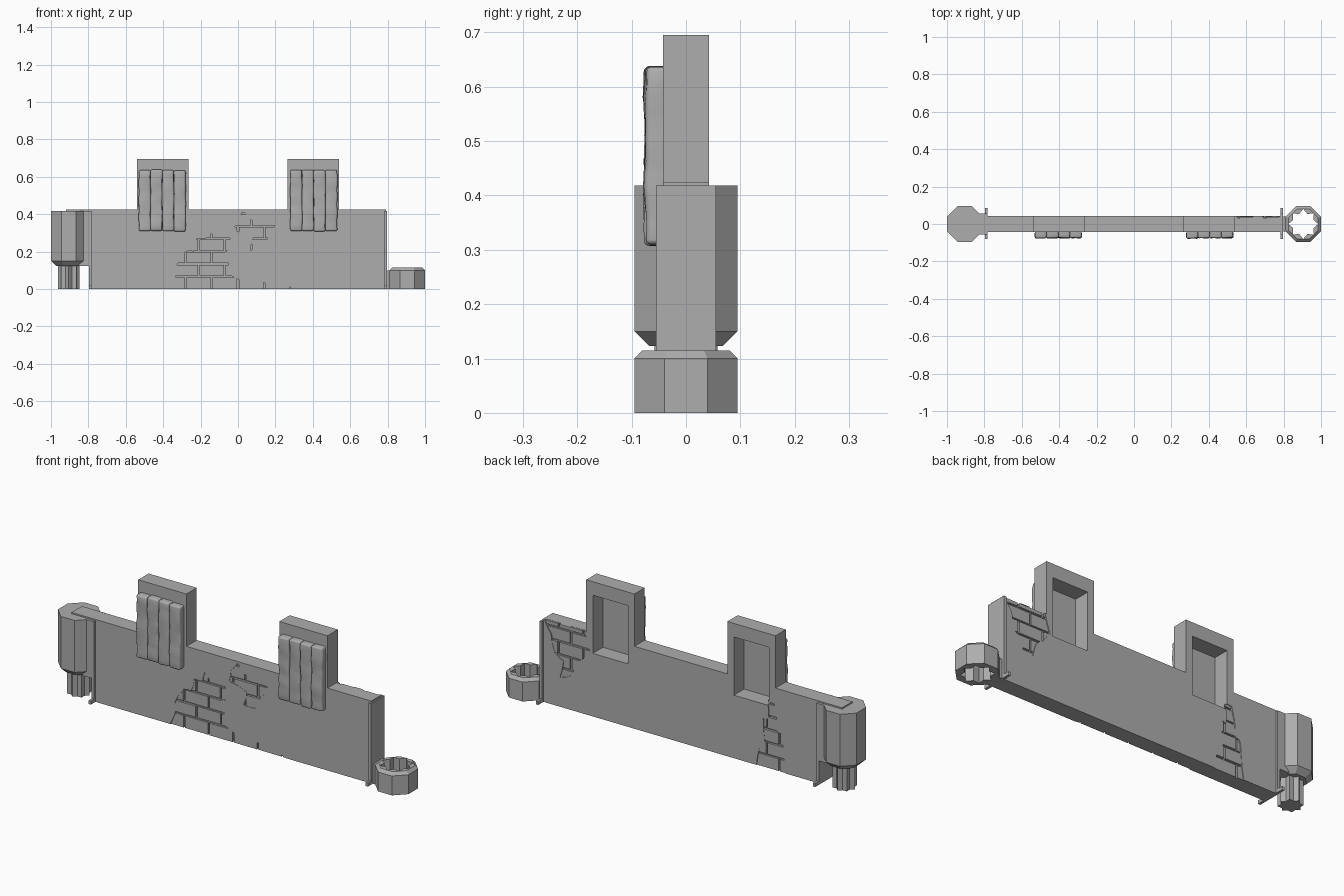
import bpy, bmesh, math, random
from mathutils import Vector, noise

random.seed(4)
if "Cube" in bpy.data.objects:
    bpy.data.objects.remove(bpy.data.objects["Cube"])

stone = bpy.data.materials.new("stone_grey")
stone.use_nodes = True
GREY = (0.42, 0.42, 0.42, 1)
stone.diffuse_color = GREY
stone.node_tree.nodes["Principled BSDF"].inputs["Base Color"].default_value = GREY

FACE = 0.042      # half thickness of the wall
TOP = 0.425       # height of the wall walk
POST_X = 0.905    # distance of the connectors from the middle


def finish(name, bm):
    bmesh.ops.recalc_face_normals(bm, faces=bm.faces)
    mesh = bpy.data.meshes.new(name)
    bm.to_mesh(mesh)
    bm.free()
    mesh.materials.append(stone)
    obj = bpy.data.objects.new(name, mesh)
    bpy.context.collection.objects.link(obj)
    return obj


def loft(name, loops):
    """Skin a stack of equal closed loops and cap both ends."""
    bm = bmesh.new()
    rows = [[bm.verts.new(p) for p in loop] for loop in loops]
    n = len(rows[0])
    for a, b in zip(rows, rows[1:]):
        for i in range(n):
            bm.faces.new((a[i], a[(i + 1) % n], b[(i + 1) % n], b[i]))
    bm.faces.new(rows[0])
    bm.faces.new(rows[-1])
    return finish(name, bm)


def slab(name, outline, y0, y1):
    """Extrude an x-z outline along y."""
    return loft(name, [[(x, y, z) for x, z in outline] for y in (y0, y1)])


def add_box(bm, x0, x1, y0, y1, z0, z1):
    made = bmesh.ops.create_cube(bm, size=1)["verts"]
    for v in made:
        v.co = ((x0 + x1) / 2 + v.co.x * (x1 - x0),
                (y0 + y1) / 2 + v.co.y * (y1 - y0),
                (z0 + z1) / 2 + v.co.z * (z1 - z0))
    return made


def box(name, *bounds):
    bm = bmesh.new()
    add_box(bm, *bounds)
    return finish(name, bm)


def octagon(cx, apothem, z):
    r = apothem / math.cos(math.pi / 8)
    return [(cx + r * math.cos((i + 0.5) * math.pi / 4),
             r * math.sin((i + 0.5) * math.pi / 4), z) for i in range(8)]


def star(cx, outer, inner, z):
    return [(cx + r * math.cos(i * math.pi / 8), r * math.sin(i * math.pi / 8), z)
            for i in range(16) for r in [inner if i % 2 else outer]]


def boolean(obj, cutter, operation="DIFFERENCE", keep=False):
    mod = obj.modifiers.new("cut", "BOOLEAN")
    mod.object, mod.operation, mod.solver = cutter, operation, "EXACT"
    bpy.context.view_layer.objects.active = obj
    bpy.ops.object.modifier_apply(modifier=mod.name)
    if not keep:
        bpy.data.objects.remove(cutter)


# Crenellated wall
M0, M1, MT = 0.265, 0.54, 0.695
half = [(M0, TOP), (M0, MT), (M1, MT), (M1, TOP), (0.79, TOP), (0.79, 0)]
wall = slab("wall", half + [(-x, z) for x, z in reversed(half)], -FACE, FACE)

# Window openings
for s in (-1, 1):
    c = s * (M0 + M1) / 2
    boolean(wall, box("window_cutter", c - 0.1, c + 0.1, -0.1, 0.1, 0.325, 0.625))

# Broken plaster patches: side of the wall and x-z outline
patches = {
    "front_low": (-1, [(-.36, -.01), (-.33, .06), (-.33, .12), (-.28, .20), (-.24, .2),
                       (-.22, .27), (-.17, .27), (-.16, .32), (-.13, .28), (-.05, .29),
                       (-.03, .21), (-.07, .2), (-.05, .14), (-.06, .08), (.04, .03),
                       (.12, .03), (.2, .06), (.24, .03), (.33, -.01)]),
    "front_high": (-1, [(-.01, .37), (.03, .42), (.06, .37), (.2, .36), (.2, .3),
                        (.16, .28), (.13, .21), (.06, .21), (.08, .28), (-.02, .31)]),
    "back_left": (1, [(.78, .43), (.55, .43), (.52, .33), (.56, .28), (.6, .25),
                      (.62, .18), (.69, .15), (.67, .24), (.72, .27), (.74, .36)]),
    "back_right": (1, [(-.43, -.01), (-.45, .1), (-.48, .13), (-.47, .25), (-.5, .25),
                       (-.49, .35), (-.53, .35), (-.55, .2), (-.58, .18), (-.6, -.01)]),
}


def ragged(outline):
    """Split every edge and shake the new points a little."""
    out = []
    for a, b in zip(outline, outline[1:] + outline[:1]):
        out.append(a)
        out.append(tuple((p + q) / 2 + random.uniform(-.007, .007) for p, q in zip(a, b)))
    return out


ROW, LENGTH, GAP = 0.067, 0.14, 0.009
for name, (side, outline) in patches.items():
    shape = ragged(outline)
    hole = slab("patch_cutter", shape, side * (FACE - 0.013), side * 0.08)
    boolean(wall, hole, keep=True)
    # Staggered bricks inside the patch
    xs, zs = [p[0] for p in outline], [p[1] for p in outline]
    bm = bmesh.new()
    for r in range(int(max(zs) / ROW) + 1):
        x = math.floor(min(xs) / LENGTH) * LENGTH - (r % 2) * LENGTH / 2
        while x < max(xs):
            depth = FACE - random.uniform(0.001, 0.005)
            lo, hi = sorted((side * (FACE - 0.02), side * depth))
            add_box(bm, x + GAP / 2, x + LENGTH - GAP / 2, lo, hi,
                    r * ROW + GAP / 2 * (r > 0), min((r + 1) * ROW - GAP / 2, TOP - .001))
            x += LENGTH
    boolean(finish(name + "_bricks", bm), hole, "INTERSECT")

# Plank shutters
for s, label in ((-1, "right"), (1, "left")):
    for i in range(4):
        x = s * 0.405 - 0.125 + i * 0.0625
        bm = bmesh.new()
        add_box(bm, x, x + 0.0625, -0.075, -FACE + 0.001,
                0.307 + random.uniform(0, .004), 0.637 + random.uniform(-.004, .003))
        edges = [e for e in bm.edges if min(v.co.y for v in e.verts) < -0.07]
        bmesh.ops.bevel(bm, geom=edges, offset=0.009, segments=3, profile=0.5, affect="EDGES")
        long = [e for e in bm.edges if abs(e.verts[0].co.z - e.verts[1].co.z) > 0.2]
        bmesh.ops.subdivide_edges(bm, edges=long, cuts=12, use_grid_fill=True)
        # Hand-hewn wobble
        for v in bm.verts:
            if v.co.y < -0.05:
                v.co.y += 0.006 * noise.noise(v.co * 22 + Vector((i * 9, 0, 0)))
                v.co.x += 0.004 * noise.noise(v.co * 25 + Vector((0, i * 5, 0)))
        plank = finish(f"{label}_shutter_plank_{i + 1}", bm)
        bpy.context.view_layer.objects.active = plank
        plank.select_set(True)
        bpy.ops.object.shade_smooth_by_angle(angle=math.radians(40))
        plank.select_set(False)

# End plates and their feet
for s, label in ((-1, "right"), (1, "left")):
    x0, x1 = sorted((s * 0.784, s * 0.797))
    box(label + "_end_plate", x0, x1, -0.055, 0.055, 0, 0.418)
    box(label + "_end_foot", x0, x1, -0.08, 0.085, 0, 0.018)

# Hanging post with fluted peg
loft("post", [octagon(-POST_X, a, z) for a, z in ((.068, .123), (.095, .15), (.095, .418))])
loft("peg", [star(-POST_X, 0.058, 0.044, z) for z in (0, 0.13)])
box("post_bridge", -0.85, -0.79, -0.055, 0.055, 0.123, 0.418)
box("post_cap", -0.92, -0.785, -FACE, FACE, 0.41, TOP)

# Socket with fluted hole
socket = loft("socket", [octagon(POST_X, a, z) for a, z in ((.095, 0), (.095, .1), (.08, .115))])
boolean(socket, loft("socket_cutter", [star(POST_X, 0.08, 0.058, z) for z in (-.1, .2)]))
box("socket_bridge", 0.79, 0.82, -0.04, 0.04, 0, 0.1)
